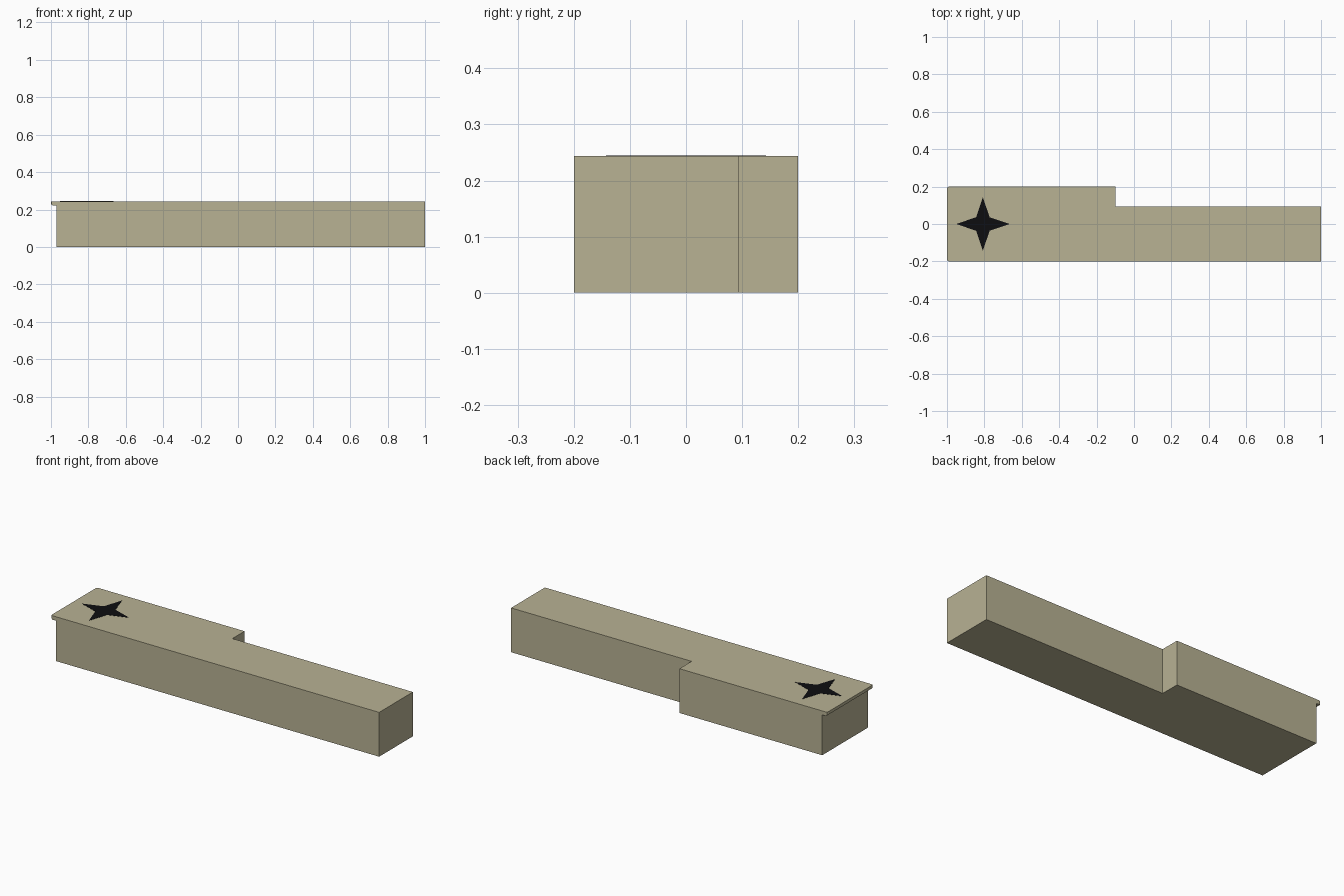
import bpy, bmesh, math

if "Cube" in bpy.data.objects:
    bpy.data.objects.remove(bpy.data.objects["Cube"])

H = 0.244          # total height
LIP_Z = 0.222      # underside of the front lip


def material(name, rgb):
    m = bpy.data.materials.new(name)
    m.diffuse_color = (*rgb, 1)
    m.use_nodes = True
    m.node_tree.nodes["Principled BSDF"].inputs["Base Color"].default_value = m.diffuse_color
    return m


def finish(name, bm, mat):
    bmesh.ops.recalc_face_normals(bm, faces=bm.faces)
    me = bpy.data.meshes.new(name)
    bm.to_mesh(me)
    bm.free()
    me.materials.append(mat)
    ob = bpy.data.objects.new(name, me)
    bpy.context.collection.objects.link(ob)
    return ob


def extrude(bm, outline, z0, z1):
    face = bm.faces.new([bm.verts.new((x, y, z0)) for x, y in outline])
    new = bmesh.ops.extrude_face_region(bm, geom=[face])["geom"]
    bmesh.ops.translate(bm, vec=(0, 0, z1 - z0),
                        verts=[v for v in new if isinstance(v, bmesh.types.BMVert)])


ivory = material("ivory", (0.48, 0.445, 0.295))
black = material("black", (0.004, 0.004, 0.005))

# Key body: L-shaped outline, with the end wall pushed in below the lip
bm = bmesh.new()
extrude(bm, [(-0.97, -0.2), (1, -0.2), (1, 0.094), (-0.1, 0.094),
             (-0.1, 0.2), (-0.97, 0.2)], 0, H)
end = next(f for f in bm.faces if f.calc_center_median().x < -0.96)

# Split the end wall at the lip height and pull its upper part out
cut = bmesh.ops.bisect_plane(bm, geom=[end] + list(end.edges) + list(end.verts),
                             plane_co=(0, 0, LIP_Z), plane_no=(0, 0, 1))
lip = max((f for f in bm.faces if f.calc_center_median().x < -0.96),
          key=lambda f: f.calc_center_median().z)
new = bmesh.ops.extrude_face_region(bm, geom=[lip])["geom"]
bmesh.ops.delete(bm, geom=[lip], context='FACES_ONLY')
bmesh.ops.translate(bm, vec=(-0.03, 0, 0),
                    verts=[v for v in new if isinstance(v, bmesh.types.BMVert)])

# Soften the two upright corners and the lower edge of the lip
edges = [e for e in bm.edges if all(v.co.x < -0.99 for v in e.verts)
         and not all(v.co.z > H - 0.001 for v in e.verts)]
bmesh.ops.bevel(bm, geom=edges, offset=0.01, segments=2, profile=0.5,
                affect='EDGES')
finish("key_body", bm, ivory)

# Four-pointed star inlay, a thin plate on top
bm = bmesh.new()
star = []
for i in range(8):
    r = 0.143 if i % 2 == 0 else 0.051
    a = i * math.pi / 4
    star.append((-0.808 + r * math.cos(a), r * math.sin(a)))
extrude(bm, star, H - 0.002, H + 0.001)
finish("star_inlay", bm, black)
